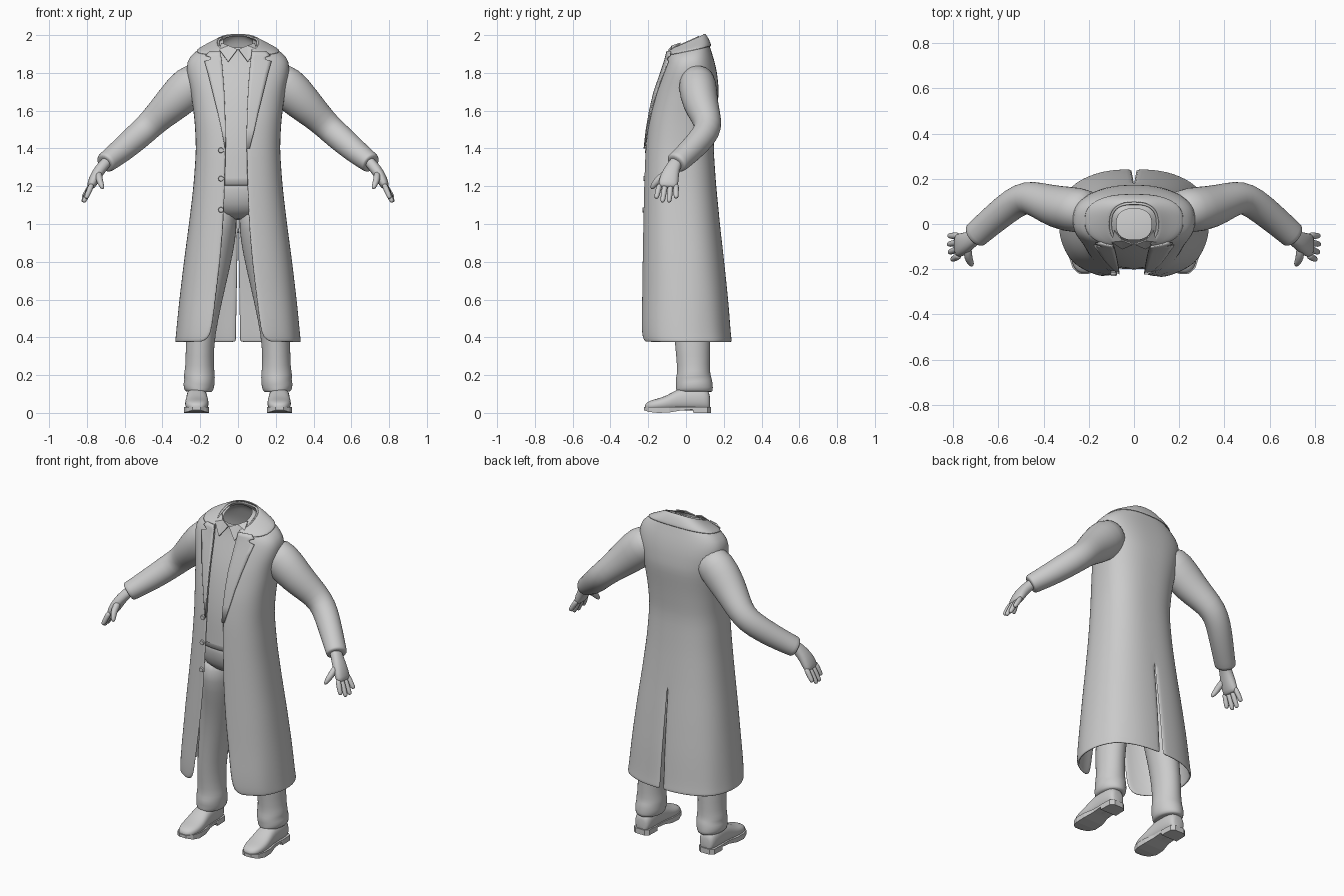
import bpy, bmesh, math
from mathutils import Vector as V

if "Cube" in bpy.data.objects:
    bpy.data.objects.remove(bpy.data.objects["Cube"])

grey = bpy.data.materials.new("cloth grey")
grey.diffuse_color = (0.6, 0.6, 0.6, 1)
grey.use_nodes = True
grey.node_tree.nodes["Principled BSDF"].inputs["Base Color"].default_value = grey.diffuse_color


def make(name, bm, smooth=True, thick=0, subdiv=0, mirror=False):
    """Turn a bmesh into a finished object."""
    bmesh.ops.recalc_face_normals(bm, faces=bm.faces)
    me = bpy.data.meshes.new(name)
    bm.to_mesh(me)
    bm.free()
    me.materials.append(grey)
    for p in me.polygons:
        p.use_smooth = smooth
    ob = bpy.data.objects.new(name, me)
    bpy.context.collection.objects.link(ob)
    if thick:
        m = ob.modifiers.new("thickness", 'SOLIDIFY')
        m.thickness, m.offset = thick, -1
    if subdiv:
        ob.modifiers.new("smooth", 'SUBSURF').levels = subdiv
        ob.modifiers["smooth"].render_levels = subdiv
    if mirror:
        ob.modifiers.new("mirror", 'MIRROR').use_mirror_merge = False
    return ob


def bridge(bm, rows, closed):
    n = len(rows[0])
    for a, b in zip(rows, rows[1:]):
        for i in range(n if closed else n - 1):
            j = (i + 1) % n
            bm.faces.new((a[i], a[j], b[j], b[i]))


def ring(bm, c, u, v, n=16, e=2.0):
    out = []
    for k in range(n):
        a = 2 * math.pi * k / n
        cu, sv = math.cos(a), math.sin(a)
        out.append(bm.verts.new(V(c) + u * math.copysign(abs(cu) ** (2 / e), cu)
                                + v * math.copysign(abs(sv) ** (2 / e), sv)))
    return out


def tube(bm, pts, n=16, e=2.0, axes=None, caps=True):
    """Loft rings along (x, y, z, radius along y, radius across)."""
    rows = []
    for i, p in enumerate(pts):
        if axes:
            u, v = axes
        else:
            t = (V(pts[min(i + 1, len(pts) - 1)][:3]) - V(pts[max(i - 1, 0)][:3])).normalized()
            u = (V((0, 1, 0)) - t * t.y).normalized()
            v = t.cross(u)
        rows.append(ring(bm, p[:3], u * p[3], v * p[4], n, e))
    bridge(bm, rows, True)
    if caps:
        bm.faces.new(rows[0])
        bm.faces.new(rows[-1])


# Coat profile: z, half width, front y, back y, tilt, half opening
COAT = [(0.375, .332, -.238, .243, 0, .185), (0.39, .33, -.242, .242, 0, .155),
        (0.42, .327, -.245, .238, 0, .135), (0.5, .32, -.245, .232, 0, .122),
        (0.6, .31, -.24, .224, 0, .11), (0.8, .287, -.235, .203, 0, .085),
        (1.0, .26, -.23, .18, 0, .068), (1.2, .236, -.225, .16, 0, .06),
        (1.4, .222, -.217, .146, 0, .055), (1.55, .23, -.2, .158, 0, .057),
        (1.7, .25, -.165, .175, 0, .063), (1.8, .272, -.13, .165, 0, .07),
        (1.86, .272, -.11, .15, .05, .075), (1.90, .24, -.1, .132, .15, .082),
        (1.93, .185, -.095, .12, .25, .085), (1.95, .13, -.095, .105, .38, .085),
        (1.965, .1, -.092, .09, .45, .08)]
EXP = 2.5


def coat_at(z):
    z = min(max(z, COAT[0][0]), COAT[-1][0])
    for a, b in zip(COAT, COAT[1:]):
        if z <= b[0]:
            f = (z - a[0]) / (b[0] - a[0])
            return [p + (q - p) * f for p, q in zip(a, b)]


def front_y(x, z):
    _, w, yf, yb, _, _ = coat_at(z)
    h = (yb - yf) / 2
    return (yf + yb) / 2 - h * max(0, 1 - abs(x / w) ** EXP) ** (1 / EXP)


def wrap(zs, grow=0.0, cols=26, skew=.01):
    """Two half shells open at the front, with a vent low at the back."""
    bm = bmesh.new()
    for s in (1, -1):
        rows = []
        for z in zs:
            _, w, yf, yb, tilt, g = coat_at(z)
            w, yf, yb = w + grow, yf - grow, yb + grow
            slit = max(0, 0.92 - z) * 0.018
            a0 = math.asin(min(1, (g - skew * s) / w) ** (EXP / 2))
            a1 = math.pi - math.asin((slit / w) ** (EXP / 2))
            row = []
            for k in range(cols):
                a = a0 + (a1 - a0) * k / (cols - 1)
                c = math.cos(a)
                x = w * abs(math.sin(a)) ** (2 / EXP)
                y = (yf + yb) / 2 - (yb - yf) / 2 * math.copysign(abs(c) ** (2 / EXP), c)
                fold = 1 + .014 * math.sin(a * 9) * max(0, .8 - z) * math.sin(a)
                row.append(bm.verts.new((s * x * fold, y * fold, z + tilt * y)))
            rows.append(row)
        bridge(bm, rows, False)
    bmesh.ops.remove_doubles(bm, verts=bm.verts, dist=1e-4)
    return bm


# Long coat and its turned-down collar
zs = [r[0] for r in COAT] + [.7, .9, 1.1, 1.3, 1.48, 1.63, 1.75]
make("long_coat", wrap(sorted(zs)), thick=.012, subdiv=1)
make("coat_collar", wrap([1.915, 1.93, 1.95, 1.965], .009), thick=.008, subdiv=1)

# Lapels lying on the chest, notched at the top
LAPEL = [(1.40, .062), (1.5, .088), (1.6, .11), (1.7, .135), (1.8, .16), (1.862, .178),
         (1.872, .145), (1.885, .15), (1.892, .172), (1.915, .15)]
bm = bmesh.new()
for s in (1, -1):
    rows = []
    for z, outer in LAPEL:
        inner = coat_at(z)[5] - .01 * s
        row = []
        for k in range(6):
            x = inner + (max(outer, inner + .004) - inner) * k / 5
            row.append(bm.verts.new((s * x, front_y(x, z) - .009, z)))
        rows.append(row)
    bridge(bm, rows, False)
make("coat_lapels", bm, thick=.007)

# Sleeves
bm = bmesh.new()
tube(bm, [(.17, .055, 1.79, .085, .085), (.25, .06, 1.735, .105, .118), (.345, .075, 1.64, .095, .1),
          (.42, .105, 1.57, .08, .082), (.475, .12, 1.515, .073, .074), (.53, .095, 1.465, .07, .073),
          (.61, .03, 1.395, .065, .067), (.68, -.03, 1.34, .061, .058), (.705, -.052, 1.322, .061, .056),
          (.706, -.053, 1.321, .05, .045)], 20)
make("sleeves", bm, subdiv=1, mirror=True)

# Hands: palm, four fingers and thumb
bm = bmesh.new()
tube(bm, [(.67, -.03, 1.355, .035, .03), (.715, -.065, 1.31, .036, .03), (.75, -.085, 1.26, .05, .032),
          (.775, -.095, 1.21, .055, .026), (.783, -.096, 1.19, .05, .018)], 12, 2.4)
for y, ty, tz, tx in ((-.138, -.158, 1.135, .805), (-.109, -.125, 1.115, .818),
                      (-.08, -.09, 1.115, .822), (-.053, -.052, 1.137, .82)):
    a, b = V((.772, y, 1.215)), V((tx, ty, tz))
    tube(bm, [(*a.lerp(b, f), r, r) for f, r in ((0, .017), (.45, .016), (.85, .0145), (.97, .011), (1, .004))], 8)
a, b, c = V((.738, -.09, 1.275)), V((.735, -.15, 1.235)), V((.715, -.185, 1.185))
tube(bm, [(*a, .026, .022), (*b, .022, .02), (*b.lerp(c, .6), .018, .016), (*c, .009, .008)], 8)
make("hands", bm, subdiv=1, mirror=True)

# Shirt under the coat, with collar wings
bm = bmesh.new()
rows = []
for z in (1.24, 1.3, 1.4, 1.5, 1.6, 1.7, 1.8, 1.86, 1.9, 1.93, 1.95, 1.965):
    _, w, yf, yb, tilt, _ = coat_at(z)
    r = ring(bm, (0, (yf + yb) / 2, z), V((w - .022, 0, 0)), V((0, (yb - yf) / 2 - .022, 0)), 32, EXP)
    for v in r:
        v.co.z += tilt * v.co.y
    rows.append(r)
bridge(bm, rows, True)
make("shirt", bm, subdiv=1)
bm = bmesh.new()
pts = [(.003, -.092, 1.925), (.052, -.112, 1.86), (.1, -.08, 1.925), (.088, -.03, 1.96), (.05, -.075, 1.945)]
vs = [bm.verts.new(p) for p in pts]
bm.faces.new((vs[0], vs[1], vs[4]))
bm.faces.new((vs[1], vs[2], vs[4]))
bm.faces.new((vs[2], vs[3], vs[4]))
make("shirt_collar_wings", bm, smooth=False, thick=.006, mirror=True)

# Trousers: hips, waistband and legs
bm = bmesh.new()
ax = (V((1, 0, 0)), V((0, 1, 0)))
tube(bm, [(0, -.035, 1.275, .19, .155), (0, -.035, 1.18, .2, .155), (0, -.03, 1.1, .195, .145),
          (0, -.02, 1.05, .17, .115), (0, -.01, 1.02, .1, .06)], 24, 2.3, ax)
make("trouser_hips", bm, subdiv=1)
bm = bmesh.new()
tube(bm, [(0, -.035, z, .196 - i, .162 - i) for z, i in ((1.205, .01), (1.21, 0), (1.275, 0), (1.282, .01))],
     32, 2.3, ax)
make("waistband", bm)
bm = bmesh.new()
tube(bm, [(.1, -.02, 1.12, .14, .098), (.108, -.02, .98, .135, .104), (.125, 0, .85, .12, .1),
          (.155, .02, .68, .105, .09), (.185, .03, .5, .099, .08), (.203, .035, .36, .094, .076),
          (.203, .04, .24, .087, .075), (.205, .04, .2, .09, .085), (.203, .04, .175, .098, .08),
          (.208, .045, .145, .098, .085), (.21, .045, .112, .1, .074), (.21, .045, .11, .085, .06)], 20)
make("trouser_legs", bm, subdiv=1, mirror=True)

# Shoes: upper, then sole and heel cut from one outline
bm = bmesh.new()
tube(bm, [(.218, y, (top + .012) / 2, w, (top - .012) / 2) for y, w, top in (
    (.128, .03, .09), (.118, .048, .125), (.07, .056, .14), (0, .056, .14), (-.05, .058, .125),
    (-.1, .064, .092), (-.15, .063, .076), (-.19, .052, .066), (-.212, .032, .052), (-.218, .012, .04))],
    16, 2.5, (V((1, 0, 0)), V((0, 0, 1))))
make("shoe_uppers", bm, subdiv=1, mirror=True)
bm = bmesh.new()
SOLE = ((.132, .03, 0), (.115, .052, 0), (.04, .055, 0), (.035, .053, .018), (-.03, .053, .012),
        (-.09, .066, .002), (-.15, .067, 0), (-.195, .052, .005), (-.222, .022, .014))
rows = [[bm.verts.new((.22 + sx * w, y, z)) for sx, z in ((-1, lo), (1, lo), (1, .032), (-1, .032))]
        for y, w, lo in SOLE]
bridge(bm, rows, True)
bm.faces.new(rows[0])
bm.faces.new(rows[-1])
make("shoe_soles", bm, smooth=False, mirror=True)


# Buttons on the coat front and on the cuffs
def button(bm, pos, normal, r):
    geo = bmesh.ops.create_cone(bm, cap_ends=True, segments=12, radius1=r, radius2=r * .85, depth=.01)
    rot = V((0, 0, 1)).rotation_difference(V(normal)).to_matrix()
    for v in geo["verts"]:
        v.co = rot @ v.co + V(pos)


bm = bmesh.new()
for z in (1.39, 1.24, 1.075):
    button(bm, (-.09, front_y(.09, z) - .003, z), (0, -1, 0), .015)
make("coat_buttons", bm, smooth=False)
bm = bmesh.new()
for k in range(3):
    button(bm, (.685 - k * .022, .026 + k * .018, 1.335 + k * .017), (.5, .85, .1), .009)
make("cuff_buttons", bm, smooth=False, mirror=True)
